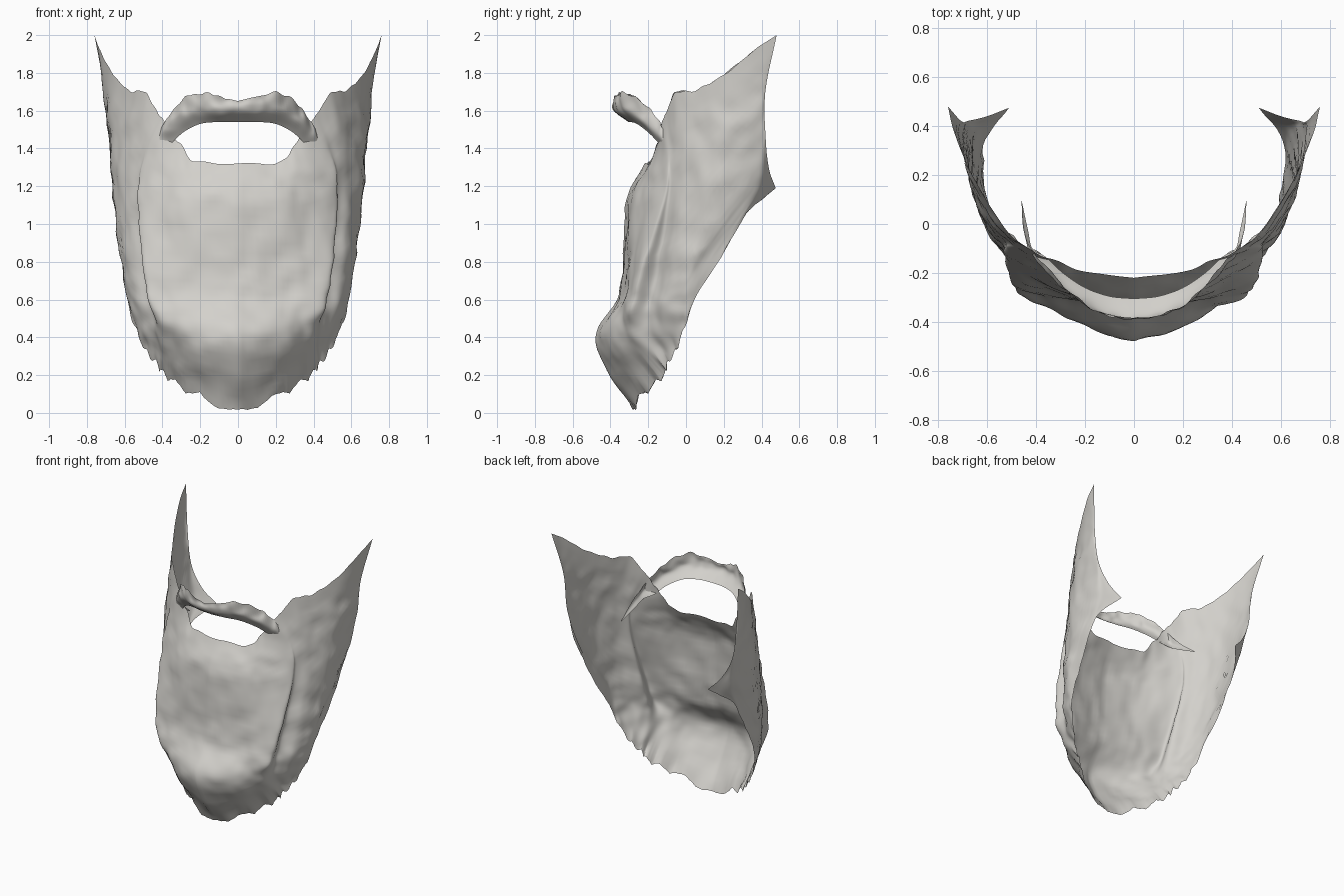
import bpy, math, random
from mathutils import Vector, noise

if "Cube" in bpy.data.objects:
    bpy.data.objects.remove(bpy.data.objects["Cube"])

random.seed(4)
hair = bpy.data.materials.new("pale_grey")
hair.diffuse_color = (0.65, 0.635, 0.60, 1)
hair.use_nodes = True
hair.node_tree.nodes["Principled BSDF"].inputs["Base Color"].default_value = hair.diffuse_color

# Rails of the right half, from the chin centre line round to the ear
TOP = [(0, -.22, 1.32), (.22, -.19, 1.33), (.31, -.15, 1.43), (.38, -.13, 1.53), (.43, -.1, 1.60),
       (.5, -.05, 1.70), (.58, .06, 1.71), (.66, .2, 1.79), (.73, .36, 1.92), (.76, .48, 2.0)]
CHEEK = [(0, -.315, 1.12), (.23, -.28, 1.12), (.38, -.21, 1.15), (.515, -.115, 1.21), (.53, -.08, 1.23),
         (.58, -.02, 1.27), (.64, .09, 1.34), (.675, .2, 1.43), (.70, .38, 1.6), (.705, .42, 1.7)]
MID = [(0, -.35, .66), (.22, -.325, .66), (.38, -.295, .66), (.485, -.262, .67), (.465, -.165, .70),
       (.555, -.095, .74), (.61, .005, .81), (.645, .13, .99), (.665, .37, 1.32), (.675, .422, 1.45)]
JAW = [(0, -.48, .37), (.2, -.42, .39), (.33, -.34, .42), (.415, -.28, .44), (.445, -.2, .47),
       (.515, -.125, .51), (.575, -.03, .60), (.615, .08, .79), (.635, .36, 1.17), (.60, .44, 1.29)]
BOTTOM = [(0, -.28, 0), (.2, -.24, .085), (.33, -.155, .16), (.40, -.11, .215), (.43, -.095, .265),
          (.48, -.06, .32), (.535, -.02, .42), (.585, .06, .62), (.615, .32, 1.045), (.51, .475, 1.19)]


def spline(pts, t):
    """Catmull-Rom through pts, t running from 0 to 1."""
    pts = [Vector(p) for p in pts]
    s = t * (len(pts) - 1)
    i = min(int(s), len(pts) - 2)
    f = s - i
    b, c = pts[i], pts[i + 1]
    a = pts[i - 1] if i else 2 * b - c
    d = pts[i + 2] if i + 2 < len(pts) else 2 * c - b
    return .5 * (2 * b + (c - a) * f + (2 * a - 5 * b + 4 * c - d) * f * f
                 + (3 * b - a - 3 * c + d) * f ** 3)


def mirrored(rail, t):
    """Point on a rail, t from -1 (left) to 1 (right)."""
    p = spline(rail, abs(t))
    p.x = math.copysign(p.x, t)
    return p


def add_sheet(name, rows):
    """Smooth open sheet over equal-length rows of points."""
    n = len(rows[0])
    verts = [p for r in rows for p in r]
    faces = [(i * n + j, i * n + j + 1, (i + 1) * n + j + 1, (i + 1) * n + j)
             for i in range(len(rows) - 1) for j in range(n - 1)]
    mesh = bpy.data.meshes.new(name)
    mesh.from_pydata(verts, [], faces)
    mesh.materials.append(hair)
    mesh.polygons.foreach_set("use_smooth", [True] * len(faces))
    ob = bpy.data.objects.new(name, mesh)
    bpy.context.collection.objects.link(ob)
    return ob


# Beard sheet: columns round the face, ragged at the rims, lumpy between
ACROSS, DOWN = 72, 40
rows = []
for i in range(-ACROSS, ACROSS + 1):
    t = i / ACROSS
    column = [mirrored(r, t) for r in (TOP, CHEEK, MID, JAW, BOTTOM)]
    tip = min(1, (1 - abs(t)) * 8)
    ragged = tip * (1 - .5 * abs(t)) * (.022 * (abs(i % 8 - 4) / 2 - 1) + random.uniform(-.006, .006))
    ragged_top = .02 * tip * noise.noise((t * 18, 3, 0))
    row = []
    for j in range(DOWN + 1):
        v = j / DOWN
        p = spline(column, v)
        out = Vector((p.x, p.y - .25, 0)).normalized()
        lump = noise.noise((p.x * 7, p.y * 7, p.z * 10)) + .5 * noise.noise(p * 16)
        p += out * lump * .012 * tip * min(1, 5 * v + .2)
        p.z += max(0, v * 8 - 7) * ragged + max(0, 1 - v * 6) * ragged_top
        p.z = max(p.z, 0)
        row.append(p)
    rows.append(row)
add_sheet("beard_sheet", rows)

# Moustache: open band leaning out at the top, pointed ends dipping inside the cheeks
UPPER = [(0, -.392, 1.655), (.1, -.375, 1.675), (.2, -.33, 1.695), (.29, -.25, 1.66),
         (.36, -.17, 1.58), (.41, -.115, 1.50), (.45, -.03, 1.40), (.46, .1, 1.29)]
FRONT = [(0, -.375, 1.595), (.1, -.37, 1.60), (.2, -.33, 1.61), (.3, -.25, 1.57),
         (.38, -.17, 1.50), (.425, -.115, 1.44), (.447, -.03, 1.375), (.46, .1, 1.288)]
LOWER = [(0, -.305, 1.54), (.1, -.295, 1.54), (.2, -.26, 1.53), (.29, -.2, 1.485),
         (.36, -.135, 1.42), (.415, -.1, 1.39), (.432, -.03, 1.35), (.46, .1, 1.286)]
band = []
for i in range(-56, 57):
    t = i / 56
    column = [mirrored(r, t) for r in (UPPER, FRONT, LOWER)]
    fade = min(1, (1 - abs(t)) * 4)
    row = []
    for j in range(15):
        p = spline(column, j / 14)
        p += Vector((0, -.016, .008)) * fade * noise.noise(p * 16) * min(1, 2 - j / 7)
        p.z += .012 * fade * noise.noise((t * 16, 7, 0)) * max(0, 1 - j / 7)
        row.append(p)
    band.append(row)
add_sheet("moustache", band)
